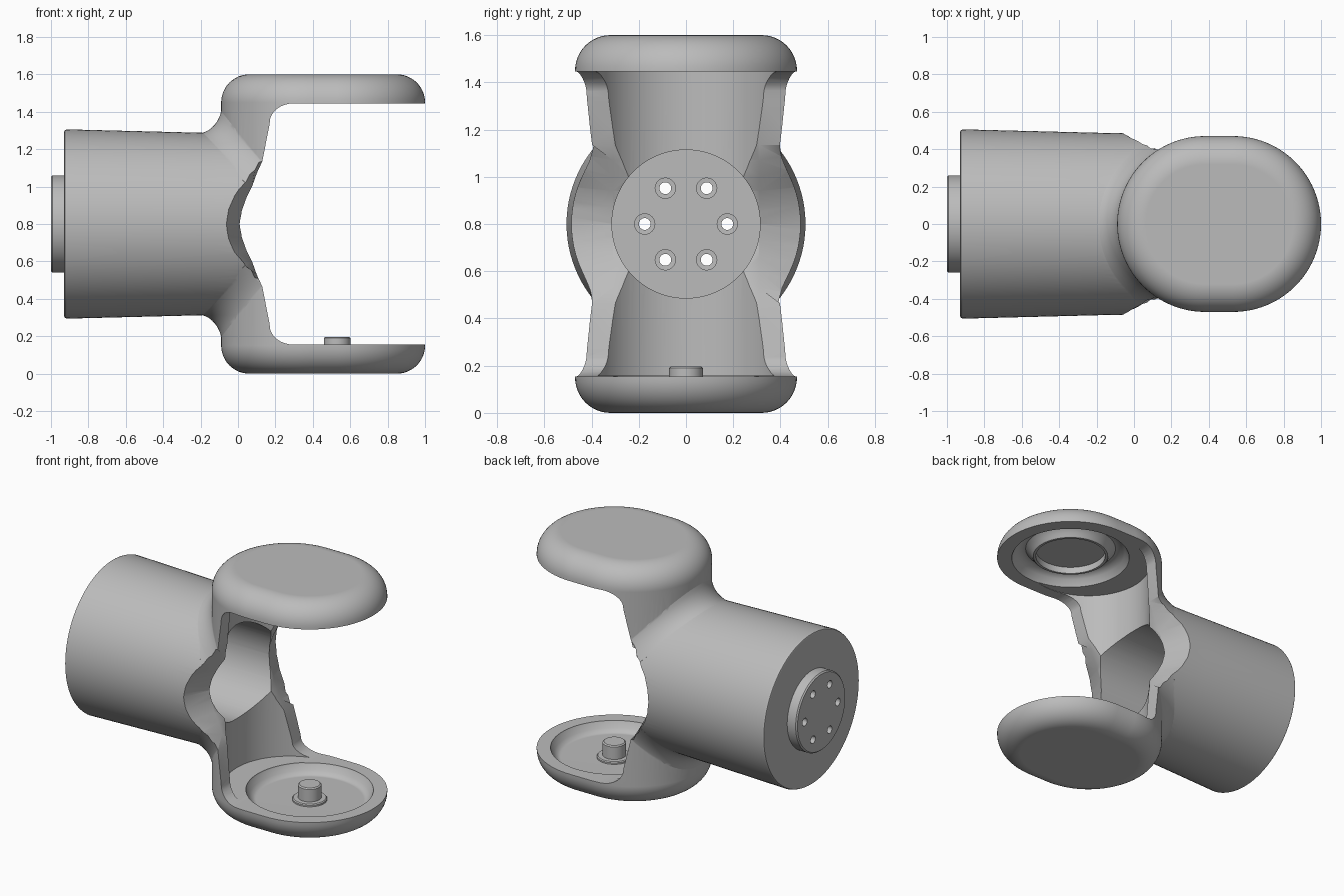
import bpy
import bmesh
from math import sin, cos, pi, sqrt, radians
from mathutils import Vector

if "Cube" in bpy.data.objects:
    bpy.data.objects.remove(bpy.data.objects["Cube"], do_unlink=True)

grey = bpy.data.materials.new("satin grey")
grey.use_nodes = True
grey.diffuse_color = (0.5, 0.5, 0.5, 1)
grey.node_tree.nodes["Principled BSDF"].inputs["Base Color"].default_value = (0.5, 0.5, 0.5, 1)

MID = 0.8       # height of the sleeve axis
HINGE = 0.53    # x of the hinge axis
END = 0.38      # x of the fork's rounded back centre
R = 0.47        # radius of the fork outline


def loft(name, rings):
    """Closed solid through matching rings of points."""
    bm = bmesh.new()
    loops = [[bm.verts.new(p) for p in ring] for ring in rings]
    n = len(loops[0])
    for a, b in zip(loops, loops[1:]):
        for i in range(n):
            j = (i + 1) % n
            bm.faces.new((a[i], a[j], b[j], b[i]))
    bm.faces.new(loops[0])
    bm.faces.new(loops[-1])
    bmesh.ops.recalc_face_normals(bm, faces=bm.faces)
    mesh = bpy.data.meshes.new(name)
    bm.to_mesh(mesh)
    bm.free()
    mesh.materials.append(grey)
    obj = bpy.data.objects.new(name, mesh)
    bpy.context.collection.objects.link(obj)
    return obj


def turned_x(name, profile, y=0, z=MID, n=96):
    """Solid of (x, radius) pairs around an x axis."""
    return loft(name, [[(x, y + r * cos(2 * pi * i / n), z + r * sin(2 * pi * i / n))
                        for i in range(n)] for x, r in profile])


def turned_z(name, profile, x=HINGE, n=96):
    """Solid of (z, radius) pairs around a z axis."""
    return loft(name, [[(x + r * cos(2 * pi * i / n), r * sin(2 * pi * i / n), z)
                        for i in range(n)] for z, r in profile])


def combine(target, other, operation):
    mod = target.modifiers.new("join", 'BOOLEAN')
    mod.operation = operation
    mod.solver = 'EXACT'
    mod.object = other
    bpy.context.view_layer.objects.active = target
    bpy.ops.object.modifier_apply(modifier=mod.name)
    bpy.data.objects.remove(other, do_unlink=True)


def finish(obj):
    bpy.ops.object.select_all(action='DESELECT')
    obj.select_set(True)
    bpy.context.view_layer.objects.active = obj
    bpy.ops.object.shade_smooth_by_angle(angle=radians(32))
    mod = obj.modifiers.new("even shading", 'WEIGHTED_NORMAL')
    mod.keep_sharp = True


# Fork block: rounded oblong with soft top and bottom edges
def oblong(inset, z, n=48):
    pts = []
    for centre, start in ((HINGE, -pi / 2), (END, pi / 2)):
        for i in range(n + 1):
            a = start + pi * i / n
            pts.append((centre + (R - inset) * cos(a), (R - inset) * sin(a), z))
    return pts


SOFT = 0.15
quarter = [(SOFT * (1 - sin(a)), SOFT * (1 - cos(a)))
           for a in (pi / 2 * i / 12 for i in range(13))]
rings = [oblong(inset, z) for inset, z in quarter]
rings += [oblong(inset, 2 * MID - z) for inset, z in reversed(quarter)]
body = loft("forked_sleeve_body", rings)

# Sleeve and mounting flange
combine(body, turned_x("sleeve", [(-0.93, 0.492), (-0.926, 0.501), (-0.915, 0.506),
                                  (-0.2, 0.488), (0.25, 0.48)]), 'UNION')
combine(body, turned_x("flange", [(-1, 0.252), (-0.992, 0.26), (-0.85, 0.26)]), 'UNION')


# Concave blends where the fork rises out of the sleeve
def blend_section(phi, side):
    def sleeve_height(s):
        return sqrt(max(0.486 ** 2 - (s * sin(phi)) ** 2, 0))
    width, rise = 0.135 * cos(phi), 0.16 * cos(phi)
    section = []
    for i in range(13):
        t = pi / 2 * i / 12
        s = R - 0.004 + width * (1 - cos(t))
        section.append((s, sleeve_height(s) - 0.003 + rise * (1 - sin(t))))
    low = section[-1][1] * 0.5
    section += [(section[-1][0], low), (R - 0.04, low), (R - 0.04, section[0][1])]
    return [(END - s * cos(phi), s * sin(phi), MID + side * h) for s, h in section]


for side in (-1, 1):
    combine(body, loft("blend", [blend_section(radians(-66 + 132 * i / 44), side)
                                 for i in range(45)]), 'UNION')

# Fork opening: waved inner edge that flares towards the outside
inner = [(0.01, 0), (0.02, 0.07), (0.045, 0.14), (0.075, 0.2), (0.1, 0.27), (0.13, 0.335)]
outer = [(-0.06, 0), (-0.05, 0.08), (-0.025, 0.155), (0.03, 0.24), (0.08, 0.3), (0.13, 0.335)]
wall = [(0.168, 0.53)] + [(0.3 - 0.13 * cos(a), 0.545 + 0.1 * sin(a))
                          for a in (pi / 2 * i / 8 for i in range(1, 9))] + [(1.3, 0.645)]


def opening(y):
    k = max(0, (abs(y) - 0.31) / 0.17)
    half = [Vector(a).lerp(Vector(b), k) if k <= 1 else
            Vector(a) + (Vector(b) - Vector(a)) * k for a, b in zip(inner, outer)]
    half += [Vector(p) for p in wall]
    return ([(p.x, y, MID + p.y) for p in half]
            + [(p.x, y, MID - p.y) for p in reversed(half[1:])])


combine(body, loft("opening", [opening(y) for y in (-0.6, -0.31, 0.31, 0.6)]), 'DIFFERENCE')

# Hollow inside of the fork web, and the sleeve bore
combine(body, turned_z("web_hollow", [(0.158, 0.39), (1.447, 0.39)], x=END), 'DIFFERENCE')
combine(body, turned_x("bore", [(-0.88, 0.314), (0.35, 0.314)]), 'DIFFERENCE')

# Ring of six counterbored screw holes
for i in range(6):
    y, z = 0.175 * cos(pi * i / 3), MID + 0.175 * sin(pi * i / 3)
    combine(body, turned_x("screw_hole", [(-1.1, 0.025), (-0.91, 0.025), (-0.909, 0.043),
                                          (-0.8, 0.043)], y, z, 24), 'DIFFERENCE')

# Dished seats in both fork pads
combine(body, turned_z("lower_dish", [(0.09, 0.325), (0.095, 0.345), (0.115, 0.365),
                                      (0.15, 0.385), (0.18, 0.39)]), 'DIFFERENCE')
combine(body, turned_z("upper_dish", [(1.42, 0.38), (1.45, 0.375), (1.49, 0.35),
                                      (1.51, 0.32), (1.515, 0.29)]), 'DIFFERENCE')
finish(body)

# Hinge pin standing on a small collar
pin = turned_z("hinge_pin", [(0.08, 0.105), (0.1, 0.105), (0.106, 0.099), (0.107, 0.071),
                             (0.19, 0.071), (0.197, 0.063)], n=48)
finish(pin)

# Raised socket ring under the upper pad
socket = turned_z("hinge_socket", [(1.53, 0.31), (1.51, 0.28), (1.485, 0.255),
                                   (1.465, 0.245), (1.46, 0.238)])
combine(socket, turned_z("socket_hole", [(1.4, 0.222), (1.505, 0.222)]), 'DIFFERENCE')
finish(socket)
